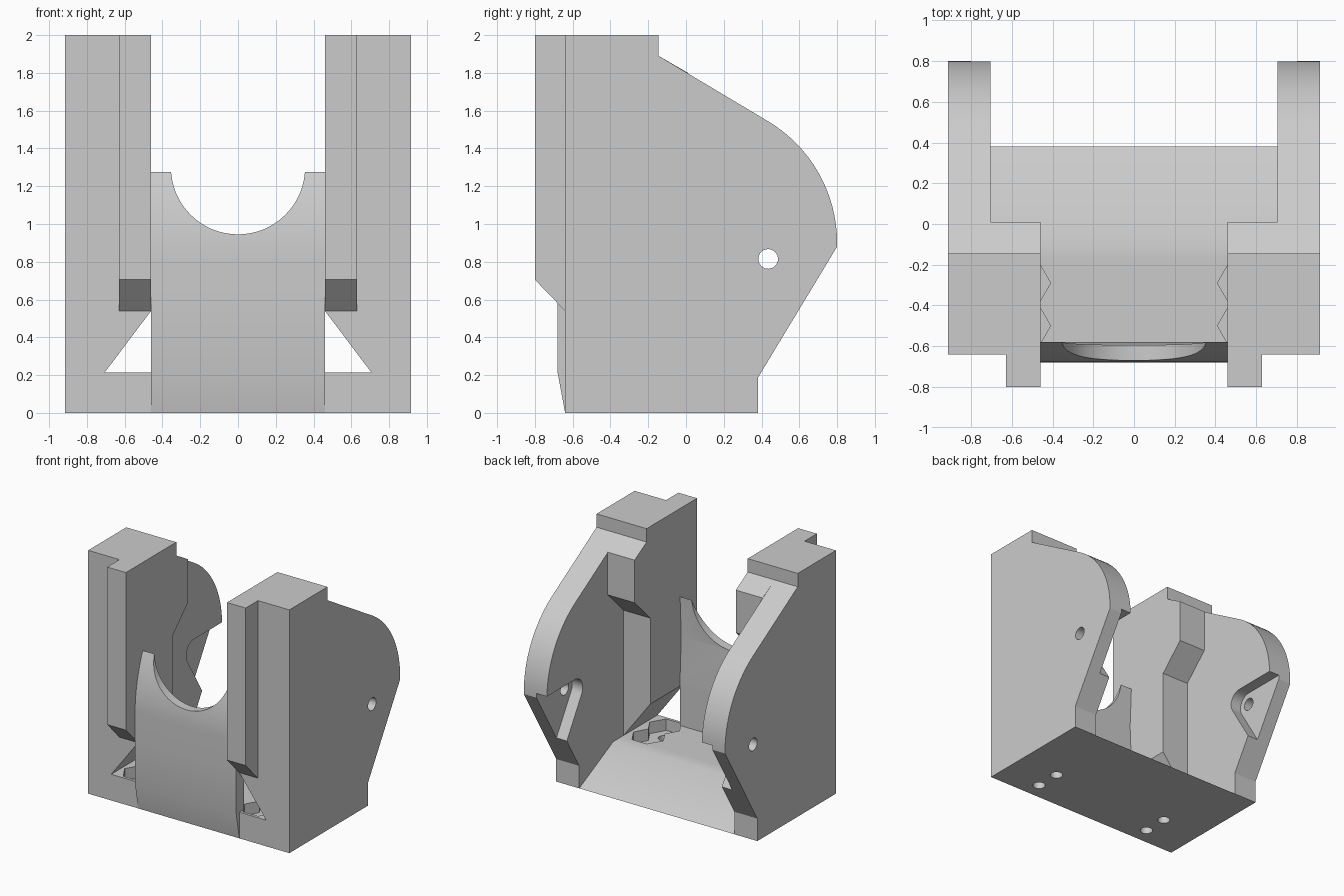
import bpy, bmesh, math
from math import cos, sin, radians, pi

cube = bpy.data.objects.get("Cube")
if cube:
    bpy.data.objects.remove(cube, do_unlink=True)

grey = bpy.data.materials.new("plain grey")
grey.use_nodes = True
COLOUR = (0.6, 0.6, 0.6, 1)
grey.diffuse_color = COLOUR
grey.node_tree.nodes["Principled BSDF"].inputs["Base Color"].default_value = COLOUR


def prism(name, axis, outline, start, end):
    """Extrude a 2D outline along an axis: x takes (y, z), y takes (x, z), z takes (x, y)."""
    place = {"x": lambda p, t: (t, p[0], p[1]),
             "y": lambda p, t: (p[0], t, p[1]),
             "z": lambda p, t: (p[0], p[1], t)}[axis]
    bm = bmesh.new()
    near = [bm.verts.new(place(p, start)) for p in outline]
    far = [bm.verts.new(place(p, end)) for p in outline]
    bm.faces.new(near)
    bm.faces.new(far)
    for i in range(len(outline)):
        j = (i + 1) % len(outline)
        bm.faces.new((near[i], near[j], far[j], far[i]))
    bmesh.ops.recalc_face_normals(bm, faces=bm.faces)
    mesh = bpy.data.meshes.new(name)
    bm.to_mesh(mesh)
    bm.free()
    mesh.materials.append(grey)
    obj = bpy.data.objects.new(name, mesh)
    bpy.context.collection.objects.link(obj)
    return obj


def arc(cx, cy, r, a0, a1, n):
    angles = [radians(a0 + (a1 - a0) * i / n) for i in range(n + 1)]
    return [(cx + r * cos(a), cy + r * sin(a)) for a in angles]


def circle(cx, cy, r, n):
    return arc(cx, cy, r, 0, 360, n)[:-1]


def combine(target, operation, *tools):
    """Apply each boolean in turn and discard its tool."""
    for tool in tools:
        mod = target.modifiers.new("combine", "BOOLEAN")
        mod.operation = operation
        mod.solver = "EXACT"
        mod.object = tool
        bpy.context.view_layer.objects.active = target
        bpy.ops.object.modifier_apply(modifier=mod.name)
        bpy.data.objects.remove(tool, do_unlink=True)


# Main dimensions
OUT, WALL, INNER = 0.915, 0.705, 0.46
FRONT, FLOOR, TOP = -0.64, 0.215, 2.0
STEP_Y, STEP_Z = -0.145, 1.89
SHOULDER = STEP_Z - (0.01 - STEP_Y) * math.tan(pi / 6)
PIVOT = (0.435, 0.815)

# Base with a ramp at the back
body = prism("bracket_body", "x",
             [(FRONT, 0), (0.38, 0), (-0.06, FLOOR), (FRONT, FLOOR)], -0.75, 0.75)

# Bulged front panel with a round notch
bulge = [(-0.68 + 0.1 * (i / 12) ** 2, 0.8 + 0.475 * i / 12) for i in range(13)]
panel = prism("front_panel", "x",
              [(FRONT, 0), (-0.68, FLOOR)] + bulge + [(-0.595, 0.945), (-0.58, 0.6), (-0.58, 0)],
              -INNER, INNER)
combine(panel, "DIFFERENCE", prism("notch", "y", circle(0, 1.3, 0.355, 64), -1, 0))
combine(body, "UNION", panel)

for s in (1, -1):
    # Outer wall with a rounded back
    wall = prism("side_wall", "x",
                 [(FRONT, 0), (0.38, 0), (0.38, 0.185), (0.8, 0.88)]
                 + arc(0.05, 0.9, 0.75, 0, 60, 16)
                 + [(STEP_Y, STEP_Z), (STEP_Y, TOP), (FRONT, TOP)], s * WALL, s * OUT)

    # Inner column, stepped at the back and undercut at the foot
    column = prism("inner_column", "x",
                   [(FRONT, 0.15), (-0.195, 0.15), (-0.195, 1.245), (0.01, 1.45),
                    (0.01, SHOULDER), (STEP_Y, STEP_Z), (STEP_Y, TOP), (FRONT, TOP)],
                   s * INNER, s * WALL)
    combine(column, "DIFFERENCE",
            prism("undercut", "y", [(s * 0.4, 0.62), (s * WALL, FLOOR),
                                    (s * WALL, 0.1), (s * 0.4, 0.1)], -1, 0.5))

    # Front guide rail
    rail = prism("guide_rail", "x",
                 [(-0.8, 0.705), (-0.8, TOP), (-0.6, TOP), (-0.6, 0.6), (FRONT, 0.54)],
                 s * INNER, s * 0.63)
    combine(wall, "UNION", column, rail)

    # Pivot hole and the open pocket around it
    pocket = arc(*PIVOT, 0.1, 90, 212, 16) + [(0.61, 0.337), (0.95, 0.6), (0.95, 0.915)]
    combine(wall, "DIFFERENCE",
            prism("pivot_hole", "x", circle(*PIVOT, 0.052, 32), s * 0.5, s),
            prism("pivot_pocket", "x", pocket, s * 0.6, s * 0.8))
    combine(body, "UNION", wall)

    # Nut recesses and screw holes in the base
    for y in (-0.29, -0.5):
        combine(body, "DIFFERENCE",
                prism("nut_recess", "z", circle(s * 0.545, y, 0.135, 6), 0.12, 0.225),
                prism("screw_hole", "z", circle(s * 0.545, y, 0.048, 24), -0.1, 0.2))

bpy.ops.object.select_all(action="DESELECT")
body.select_set(True)
bpy.context.view_layer.objects.active = body
bpy.ops.object.shade_smooth_by_angle(angle=radians(29))
